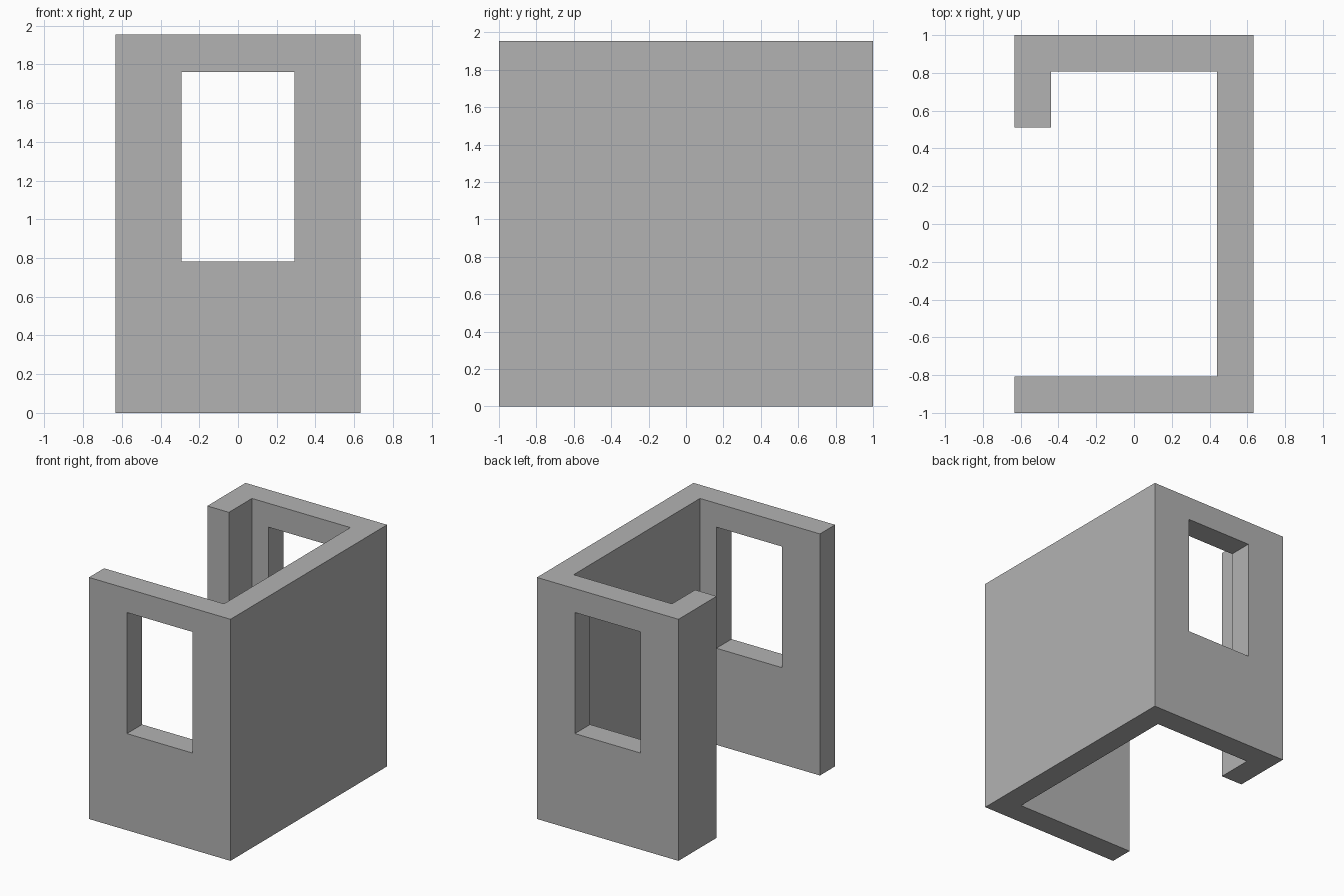
import bpy
import bmesh

cube = bpy.data.objects.get("Cube")
if cube:
    bpy.data.objects.remove(cube, do_unlink=True)

HALF_X, HALF_Y, HEIGHT, WALL = 0.633, 1.0, 1.953, 0.193
RETURN_Y = 0.512                               # front edge of the short return wall
WINDOW_X, SILL_Z, HEAD_Z = 0.293, 0.781, 1.76

grey = bpy.data.materials.new("plain_grey")
grey.use_nodes = True
colour = (0.45, 0.45, 0.45, 1)
grey.diffuse_color = colour
grey.node_tree.nodes["Principled BSDF"].inputs["Base Color"].default_value = colour


def extrude_outline(name, outline, z0, z1):
    """Make a solid by raising a flat outline from z0 to z1."""
    bm = bmesh.new()
    base = bm.faces.new([bm.verts.new((x, y, z0)) for x, y in outline])
    top = bmesh.ops.extrude_face_region(bm, geom=[base], use_keep_orig=True)
    verts = [v for v in top["geom"] if isinstance(v, bmesh.types.BMVert)]
    bmesh.ops.translate(bm, verts=verts, vec=(0, 0, z1 - z0))
    bmesh.ops.recalc_face_normals(bm, faces=bm.faces)
    mesh = bpy.data.meshes.new(name)
    bm.to_mesh(mesh)
    bm.free()
    mesh.materials.append(grey)
    obj = bpy.data.objects.new(name, mesh)
    bpy.context.collection.objects.link(obj)
    return obj


# Walls: front, long side, back and a short return at the back corner
inner_x, inner_y = HALF_X - WALL, HALF_Y - WALL
walls = extrude_outline("walls", [
    (-HALF_X, -HALF_Y), (HALF_X, -HALF_Y), (HALF_X, HALF_Y), (-HALF_X, HALF_Y),
    (-HALF_X, RETURN_Y), (-inner_x, RETURN_Y), (-inner_x, inner_y),
    (inner_x, inner_y), (inner_x, -inner_y), (-HALF_X, -inner_y),
], 0, HEIGHT)

# Window openings: one block cuts both the front and the back wall
reach = HALF_Y + 0.2
cutter = extrude_outline("window_cutter", [
    (-WINDOW_X, -reach), (WINDOW_X, -reach), (WINDOW_X, reach), (-WINDOW_X, reach),
], SILL_Z, HEAD_Z)
cutter.hide_render = True
cut = walls.modifiers.new("window_openings", 'BOOLEAN')
cut.operation = 'DIFFERENCE'
cut.solver = 'EXACT'
cut.object = cutter

# Apply the cut and discard the helper block
bpy.context.view_layer.objects.active = walls
bpy.ops.object.modifier_apply(modifier=cut.name)
bpy.data.objects.remove(cutter, do_unlink=True)
